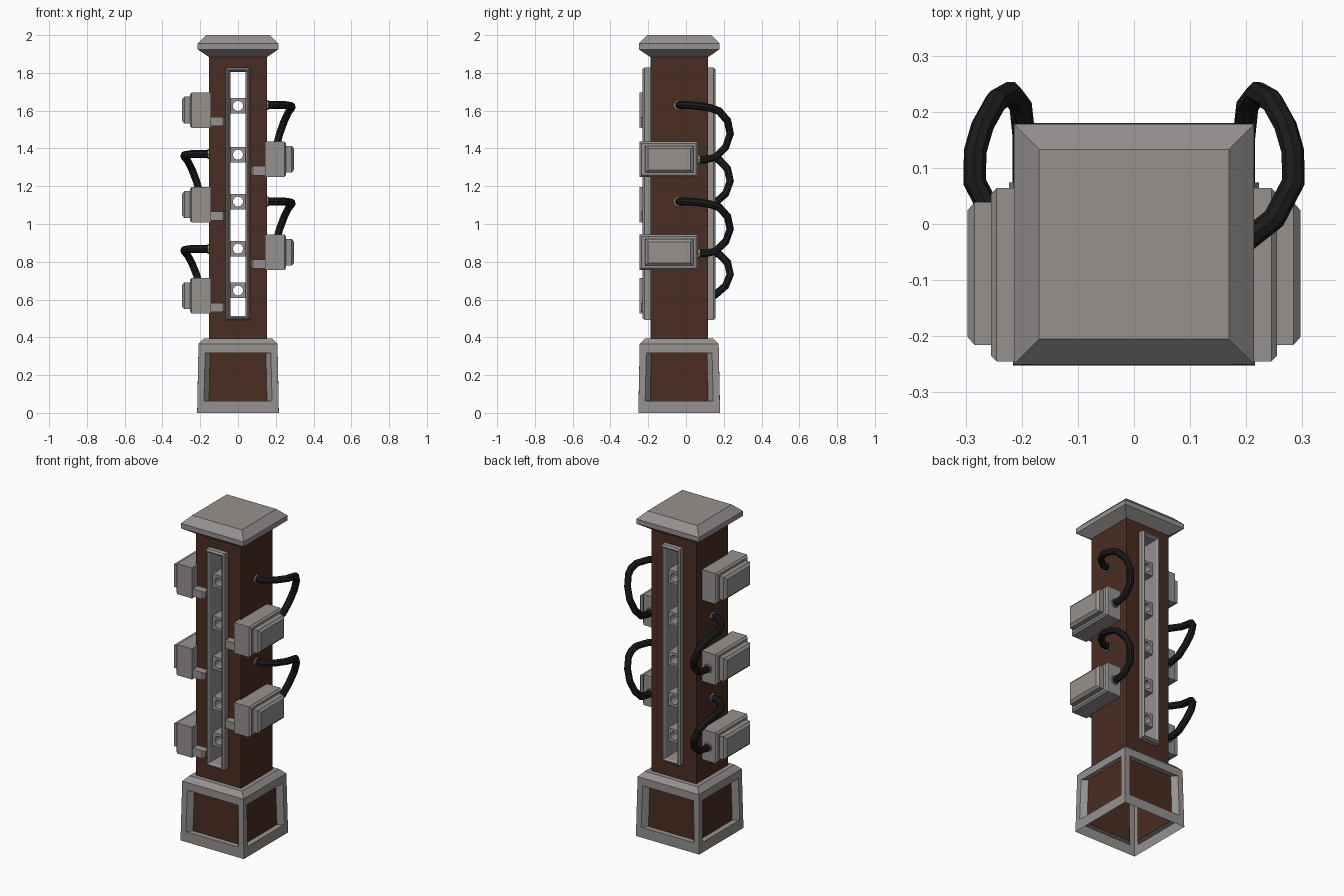
import bpy, bmesh, math
from mathutils import Matrix, Vector

if "Cube" in bpy.data.objects:
    bpy.data.objects.remove(bpy.data.objects["Cube"])

CY = -0.036  # y of the column axis


def material(name, rgb):
    m = bpy.data.materials.new(name)
    m.diffuse_color = (*rgb, 1)
    m.use_nodes = True
    m.node_tree.nodes["Principled BSDF"].inputs["Base Color"].default_value = m.diffuse_color
    return m


GREY = material("grey_stone", (0.30, 0.283, 0.275))
BROWN = material("dark_brown", (0.068, 0.026, 0.016))
BLACK = material("cable_black", (0.011, 0.011, 0.011))


def finish(name, bm, *mats):
    bmesh.ops.recalc_face_normals(bm, faces=bm.faces)
    me = bpy.data.meshes.new(name)
    bm.to_mesh(me)
    bm.free()
    ob = bpy.data.objects.new(name, me)
    bpy.context.collection.objects.link(ob)
    for m in mats:
        me.materials.append(m)
    return ob


def loft(bm, rings, caps=(True, True), closed=False):
    """Join four-cornered rings; returns the side faces."""
    vs = [[bm.verts.new(p) for p in r] for r in rings]
    pairs = list(zip(vs, vs[1:])) + ([(vs[-1], vs[0])] if closed else [])
    sides = [bm.faces.new((a[i], a[(i + 1) % 4], b[(i + 1) % 4], b[i]))
             for a, b in pairs for i in range(4)]
    if not closed:
        for use, r in zip(caps, (vs[0], vs[-1])):
            if use:
                bm.faces.new(r)
    return sides


def square(h, z):
    return [(x * h, CY + y * h, z) for x, y in ((-1, -1), (1, -1), (1, 1), (-1, 1))]


def rect_x(x, y0, y1, z0, z1):
    return [(x, y0, z0), (x, y1, z0), (x, y1, z1), (x, y0, z1)]


def rect_y(y, x0, x1, z0, z1):
    return [(x0, y, z0), (x1, y, z0), (x1, y, z1), (x0, y, z1)]


def cut(ob, cutter):
    cutter.hide_render = True
    mod = ob.modifiers.new("cut", 'BOOLEAN')
    mod.operation = 'DIFFERENCE'
    mod.solver = 'EXACT'
    mod.object = cutter
    bpy.context.view_layer.objects.active = ob
    bpy.ops.object.modifier_apply(modifier=mod.name)
    bpy.data.objects.remove(cutter)


# Base: open-bottomed shell with sunken brown panels
bm = bmesh.new()
sides = loft(bm, [square(0.216, 0), square(0.209, 0.365), square(0.18, 0.395)], (False, True))
panels = sides[:4]
bmesh.ops.recalc_face_normals(bm, faces=bm.faces)
bmesh.ops.inset_individual(bm, faces=panels, thickness=0.05)
for f in panels:  # lift the sill a little
    for v in f.verts:
        v.co.z = 0.063 if v.co.z < 0.2 else 0.318
panels = bmesh.ops.extrude_discrete_faces(bm, faces=panels)["faces"]
for f in panels:
    f.material_index = 1
    for v in f.verts:
        v.co.x *= 0.85
        v.co.y = CY + (v.co.y - CY) * 0.85
finish("base", bm, GREY, BROWN)

# Cap
bm = bmesh.new()
loft(bm, [square(0.155, 1.885), square(0.214, 1.925), square(0.214, 1.955), square(0.169, 2.0)])
finish("cap", bm, GREY)

# Column with a slot through it
bm = bmesh.new()
loft(bm, [square(0.153, 0.39), square(0.153, 1.89)])
column = finish("column", bm, BROWN)
bm = bmesh.new()
loft(bm, [rect_y(y, -0.053, 0.053, 0.5, 1.82) for y in (-0.4, 0.4)])
cut(column, finish("slot_cutter", bm))

# Frame lining the slot, standing proud on front and back
bm = bmesh.new()
section = [(0, 0.145), (0.008, 0.155), (0.014, 0.155), (0.022, 0.143),
           (0.022, -0.217), (0.014, -0.229), (0.008, -0.229), (0, -0.219)]
loft(bm, [rect_y(y, -0.063 + e, 0.063 - e, 0.492 + e, 1.828 - e) for e, y in section], closed=True)
finish("slot_frame", bm, GREY)

# Pierced blocks inside the slot
blocks, holes = bmesh.new(), bmesh.new()
for z in (1.625, 1.367, 1.119, 0.87, 0.648):
    loft(blocks, [rect_y(y, -0.043, 0.043, z - 0.041, z + 0.041) for y in (-0.188, 0.114)])
    bmesh.ops.create_cone(holes, cap_ends=True, segments=12, radius1=0.027, radius2=0.027, depth=1,
                          matrix=Matrix.Translation((0, 0, z)) @ Matrix.Rotation(math.pi / 2, 4, 'X'))
cut(finish("slot_blocks", blocks, GREY), finish("hole_cutter", holes))

# Side boxes, each with a face plate and a front bracket
for i, (s, z) in enumerate(((-1, 1.603), (1, 1.343), (-1, 1.103), (1, 0.85), (-1, 0.62))):
    bm = bmesh.new()
    y0, y1, h = -0.245, 0.064, 0.094
    loft(bm, [rect_x(s * x, y0 + e, y1 - e, z - h + e, z + h - e)
              for x, e in ((0.143, 0), (0.245, 0), (0.255, 0.01))])
    loft(bm, [rect_x(s * x, -0.216 + e, 0.039 - e, z - 0.071 + e, z + 0.071 - e)
              for x, e in ((0.25, 0), (0.284, 0), (0.297, 0.015))])
    loft(bm, [rect_x(s * x, -0.237 + e, -0.185, z - 0.085 + e / 2, z - 0.037 - e / 2)
              for x, e in ((0.15, 0), (0.08, 0), (0.068, 0.012))])
    finish(f"side_box_{i + 1}", bm, GREY)

# Cables: (x, y, height fraction from box end 0 to column end 1)
PATH = [(0.14, -0.04, 1), (0.2, -0.03, 1), (0.25, 0.01, 1), (0.284, 0.075, 0.98),
        (0.283, 0.13, 0.945), (0.27, 0.175, 0.89), (0.245, 0.22, 0.71), (0.22, 0.234, 0.47),
        (0.202, 0.21, 0.23), (0.196, 0.155, 0.04), (0.196, 0.1, 0), (0.196, 0.05, 0)]
for i, (s, top, low) in enumerate(((1, 1.63, 1.341), (1, 1.119, 0.844),
                                   (-1, 1.37, 1.1), (-1, 0.868, 0.615))):
    pts = [Vector((s * x, y, low + t * (top - low))) for x, y, t in PATH]
    cu = bpy.data.curves.new("cable", 'CURVE')
    cu.dimensions = '3D'
    cu.bevel_depth = 0.0205
    cu.bevel_resolution = 2
    cu.use_fill_caps = True
    sp = cu.splines.new('POLY')
    sp.points.add(len(pts) - 1)
    for p, q in zip(sp.points, pts):
        p.co = (*q, 1)
    sp.use_smooth = False
    cu.materials.append(BLACK)
    bpy.context.collection.objects.link(bpy.data.objects.new(f"cable_{i + 1}", cu))
    # Grey collars where the cable enters the column and the box
    bm = bmesh.new()
    for pos, axis in ((Vector((s * 0.153, -0.04, top)), 'Y'), (Vector((s * 0.196, 0.066, low)), 'X')):
        bmesh.ops.create_cone(bm, cap_ends=True, segments=8, radius1=0.027, radius2=0.027, depth=0.016,
                              matrix=Matrix.Translation(pos) @ Matrix.Rotation(math.pi / 2, 4, axis))
    finish(f"cable_collars_{i + 1}", bm, GREY)
